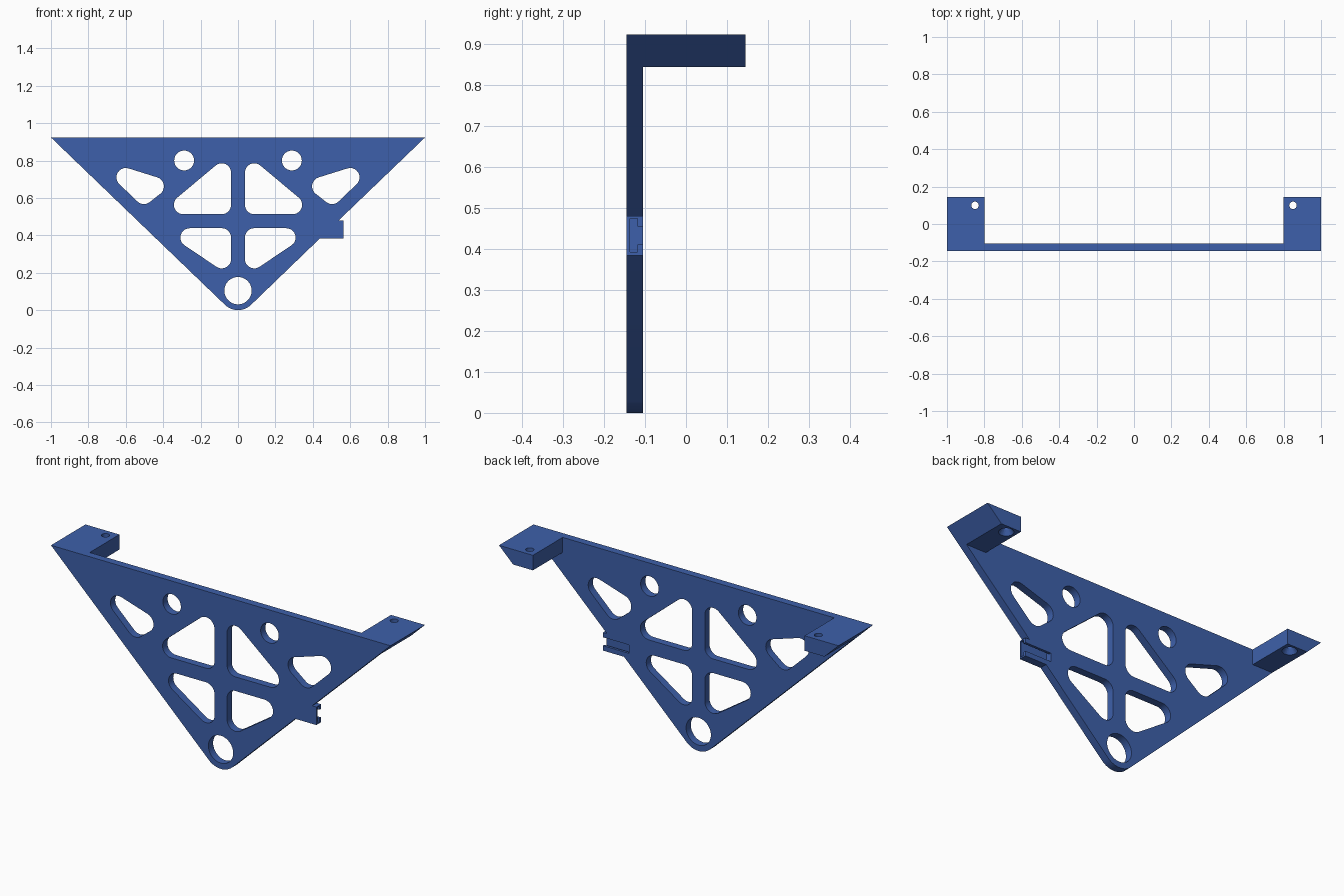
import bpy, bmesh, math
from mathutils import Matrix, Vector

if "Cube" in bpy.data.objects:
    bpy.data.objects.remove(bpy.data.objects["Cube"])

TOP = 0.923            # top edge height
SLOPE = 0.96           # slope of the two lower sides
FRONT, BACK, REAR = -0.145, -0.105, 0.145

blue = bpy.data.materials.new("blue plastic")
blue.diffuse_color = (0.048, 0.118, 0.405, 1)
blue.use_nodes = True
blue.node_tree.nodes["Principled BSDF"].inputs["Base Color"].default_value = blue.diffuse_color


def arc(cx, cz, r, a0, a1, n):
    return [(cx + r * math.cos(a0 + (a1 - a0) * i / n),
             cz + r * math.sin(a0 + (a1 - a0) * i / n)) for i in range(n + 1)]


def circle(cx, cz, r):
    return arc(cx, cz, r, 0, 2 * math.pi, 48)[:-1]


def rounded(centres, r):
    """Outline around circles at counter-clockwise centres."""
    pts, n = [], len(centres)
    for i in range(n):
        p, c, q = (Vector(centres[k % n]) for k in (i - 1, i, i + 1))
        a0 = math.atan2(-(c - p).x, (c - p).y)
        a1 = math.atan2(-(q - c).x, (q - c).y)
        while a1 < a0:
            a1 += 2 * math.pi
        pts += arc(c.x, c.y, r, a0, a1, 10)
    return pts


def mirror(loop):
    return [(-x, z) for x, z in reversed(loop)]


def finish(ob):
    ob.data.materials.clear()
    ob.data.materials.append(blue)
    bpy.ops.object.select_all(action='DESELECT')
    ob.select_set(True)
    bpy.context.view_layer.objects.active = ob
    bpy.ops.object.shade_smooth_by_angle(angle=math.radians(30))


def slab(name, loops, a, b, axis):
    """Fill loops (first is outline, others holes), extruded from a to b on axis."""
    cu = bpy.data.curves.new(name, 'CURVE')
    cu.dimensions, cu.fill_mode, cu.extrude = '2D', 'BOTH', (b - a) / 2
    for loop in loops:
        sp = cu.splines.new('POLY')
        sp.points.add(len(loop) - 1)
        for p, (u, v) in zip(sp.points, loop):
            p.co = (u, v, 0, 1)
        sp.use_cyclic_u = True
    tmp = bpy.data.objects.new(name + "_curve", cu)
    bpy.context.collection.objects.link(tmp)
    bpy.context.view_layer.update()
    me = bpy.data.meshes.new_from_object(
        tmp.evaluated_get(bpy.context.evaluated_depsgraph_get()))
    bpy.data.objects.remove(tmp)
    mid = (a + b) / 2
    if axis == 'Y':    # profile in x, z
        m = Matrix(((1, 0, 0, 0), (0, 0, -1, mid), (0, 1, 0, 0), (0, 0, 0, 1)))
    else:              # profile in y, z
        m = Matrix(((0, 0, 1, mid), (1, 0, 0, 0), (0, 1, 0, 0), (0, 0, 0, 1)))
    me.transform(m)
    bm = bmesh.new()
    bm.from_mesh(me)
    bmesh.ops.remove_doubles(bm, verts=bm.verts, dist=1e-5)
    bmesh.ops.recalc_face_normals(bm, faces=bm.faces)
    bm.to_mesh(me)
    bm.free()
    ob = bpy.data.objects.new(name, me)
    bpy.context.collection.objects.link(ob)
    finish(ob)
    return ob


def edge_x(z):
    return 1 - (TOP - z) / SLOPE


# Triangular plate with rounded tip, clip notch and lightening holes
CLIP_IN, CLIP_OUT, CLIP_LO, CLIP_HI = 0.41, 0.563, 0.384, 0.48
t = math.atan2(1, SLOPE)
outline = arc(0, 0.1, 0.1, -math.pi + t, -t, 16)
outline += [(edge_x(CLIP_LO), CLIP_LO), (CLIP_IN, CLIP_LO),
            (CLIP_IN, CLIP_HI), (edge_x(CLIP_HI), CLIP_HI),
            (1, TOP), (-1, TOP)]
right_holes = [
    rounded([(0.087, 0.563), (0.293, 0.563), (0.087, 0.735)], 0.05),
    rounded([(0.087, 0.273), (0.258, 0.388), (0.087, 0.388)], 0.05),
    rounded([(0.503, 0.617), (0.600, 0.710), (0.446, 0.662)], 0.05),
    circle(0.288, 0.80, 0.053),
]
holes = right_holes + [mirror(h) for h in right_holes] + [circle(0, 0.104, 0.073)]
slab("bracket_plate", [outline] + holes, FRONT, BACK, 'Y')

# Cable clip: channel open at the back and the outer end
clip = [(FRONT, CLIP_LO), (BACK, CLIP_LO), (BACK, 0.41), (-0.118, 0.41),
        (-0.118, 0.392), (-0.137, 0.392), (-0.137, 0.474), (-0.118, 0.474),
        (-0.118, 0.455), (BACK, 0.455), (BACK, CLIP_HI), (FRONT, CLIP_HI)]
slab("cable_clip", [clip], CLIP_IN, CLIP_OUT, 'X')

# Mounting ears with countersunk screw holes
LOW = TOP - 0.08
ear = [(0.8, LOW), (edge_x(LOW), LOW), (1, TOP), (0.8, TOP)]
screw = [(0.036, LOW - 0.01), (0.036, LOW), (0.02, LOW + 0.025), (0.02, TOP + 0.02)]
for side, name in ((1, "right"), (-1, "left")):
    ob = slab(name + "_mounting_ear", [ear if side > 0 else mirror(ear)],
              BACK, REAR, 'Y')
    bm = bmesh.new()
    rings = [[bm.verts.new((side * 0.85 + x, 0.1 + y, z)) for x, y in circle(0, 0, r)[::2]]
             for r, z in screw]
    for lo, hi in zip(rings, rings[1:]):
        for i in range(len(lo)):
            j = (i + 1) % len(lo)
            bm.faces.new((lo[i], lo[j], hi[j], hi[i]))
    bm.faces.new(rings[0][::-1])
    bm.faces.new(rings[-1])
    me = bpy.data.meshes.new(name + "_screw_cutter")
    bm.to_mesh(me)
    bm.free()
    me.materials.append(blue)
    cutter = bpy.data.objects.new(name + "_screw_cutter", me)
    bpy.context.collection.objects.link(cutter)
    mod = ob.modifiers.new("screw_hole", 'BOOLEAN')
    mod.operation, mod.object, mod.solver = 'DIFFERENCE', cutter, 'EXACT'
    bpy.context.view_layer.objects.active = ob
    bpy.ops.object.modifier_apply(modifier=mod.name)
    bpy.data.objects.remove(cutter)
    finish(ob)
